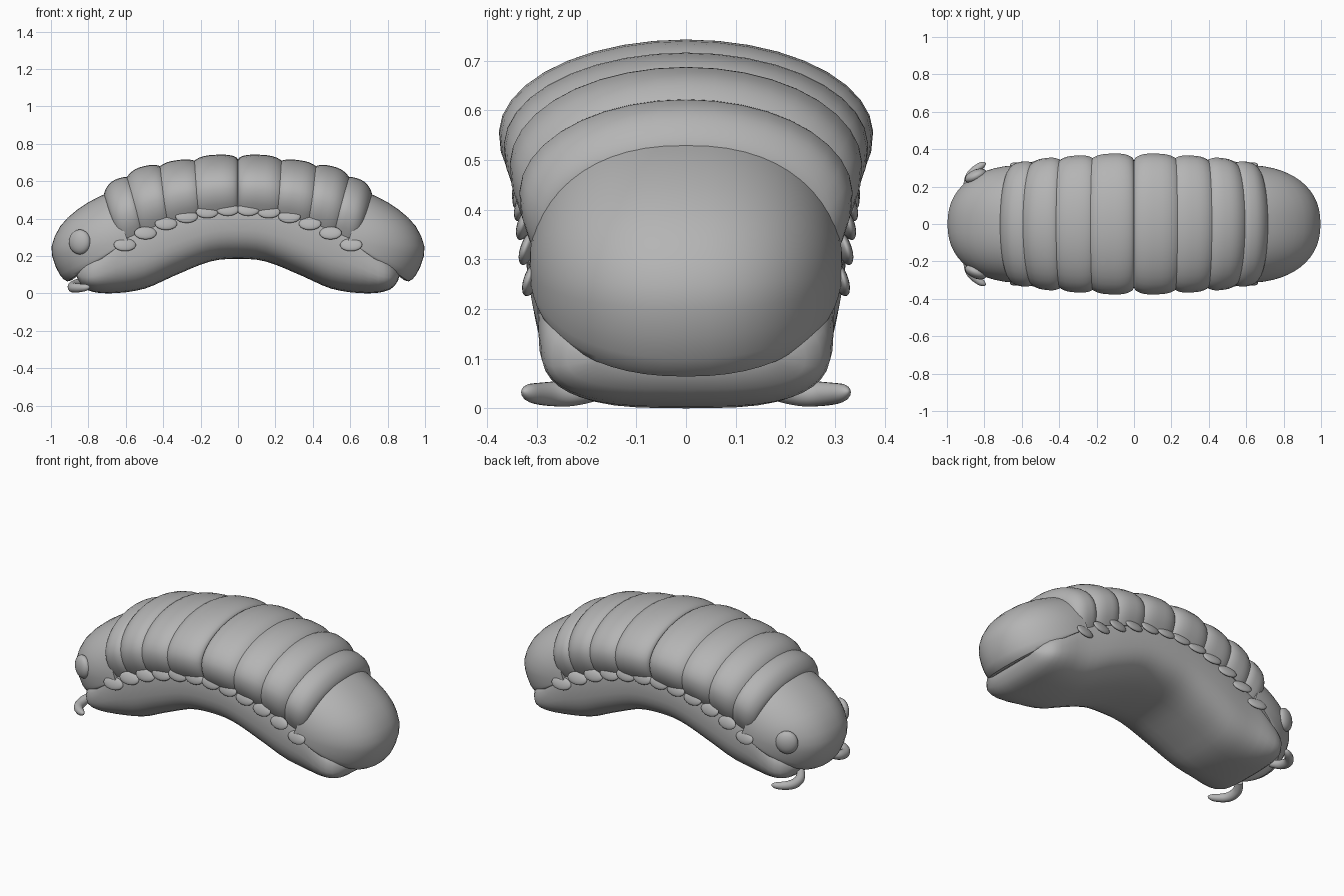
import bpy, bmesh, math
from mathutils import Vector

if "Cube" in bpy.data.objects:
    bpy.data.objects.remove(bpy.data.objects["Cube"])

grey = bpy.data.materials.new("mid_grey")
grey.diffuse_color = (.46, .46, .46, 1)
grey.use_nodes = True
grey.node_tree.nodes["Principled BSDF"].inputs["Base Color"].default_value = grey.diffuse_color

def finish(name, bm, angle=45):
    bmesh.ops.remove_doubles(bm, verts=bm.verts, dist=1e-4)
    bmesh.ops.recalc_face_normals(bm, faces=bm.faces)
    me = bpy.data.meshes.new(name)
    bm.to_mesh(me); bm.free()
    me.materials.append(grey)
    ob = bpy.data.objects.new(name, me)
    bpy.context.collection.objects.link(ob)
    bpy.ops.object.select_all(action='DESELECT')
    ob.select_set(True)
    bpy.context.view_layer.objects.active = ob
    bpy.ops.object.shade_smooth_by_angle(angle=math.radians(angle))
    return ob

def loft(name, rings, angle=45):
    bm = bmesh.new()
    vs = [[bm.verts.new(p) for p in r] for r in rings]
    n = len(vs[0])
    for a, b in zip(vs, vs[1:]):
        for i in range(n):
            bm.faces.new((a[i], a[(i+1) % n], b[(i+1) % n], b[i]))
    bm.faces.new(vs[0]); bm.faces.new(vs[-1])
    return finish(name, bm, angle)

def spow(v, p):
    return math.copysign(abs(v)**p, v)

def rounding(u):
    # quarter-circle drop from 0 (u = 0) to 1 (u = 1)
    u = min(1, max(0, u))
    return 1-math.sqrt(1-u*u)

def interp(x, pts):
    # smooth Catmull-Rom style interpolation of (x, value) points
    for i in range(len(pts)-1):
        if x <= pts[i+1][0] or i == len(pts)-2:
            (x0, a), (x1, b) = pts[i], pts[i+1]
            p, q = pts[max(i-1, 0)], pts[min(i+2, len(pts)-1)]
            m0 = (b-p[1])/(x1-p[0])*(x1-x0) if i else 0
            m1 = (q[1]-a)/(q[0]-x0)*(x1-x0)
            t = (x-x0)/(x1-x0)
            return ((2*t**3-3*t*t+1)*a + (t**3-2*t*t+t)*m0
                    + (3*t*t-2*t**3)*b + (t**3-t*t)*m1)

# Belly: arched bean-shaped body
bottom = [(0, .185), (.15, .17), (.35, .09), (.5, .025), (.68, .0), (.8, .015), (.85, .055), (.865, .1)]
top = [(0, .6), (.35, .54), (.6, .42), (.75, .25), (.85, .15), (.865, .11)]
width = [(0, .33), (.35, .32), (.6, .3), (.75, .292), (.82, .262), (.865, .18)]
rings = []
xs = [i*.05 for i in range(16)] + [.78, .81, .835, .855, .865]
for x in [-v for v in xs[:0:-1]] + xs:
    a = abs(x)
    zb, zt, w = max(0, interp(a, bottom)), interp(a, top), interp(a, width)
    rings.append([(x, w*spow(math.cos(t), .62), (zb+zt)/2 + (zt-zb)/2*spow(math.sin(t), .75))
                  for t in [k*math.tau/40 for k in range(40)]])
loft("belly", rings, 60)

# Back plates: four overlapping bands on each half
# outer x, inner x, outer top z, inner top z, outer half width, inner half width
plates = [(.718, .57, .578, .627, .324, .338), (.604, .41, .648, .692, .34, .358),
          (.446, .22, .690, .720, .358, .369), (.256, .0, .730, .745, .372, .378)]
for side, label in ((-1, "head_side"), (1, "tail_side")):
    for n, (xo, xi, zo, zi, wo, wi) in enumerate(plates):
        rings = []
        for s in (0, .02, .05, .1, .18, .28, .4, .5, .6, .7, .8, .88, .94, .98, 1):
            outer, inner = rounding(1-s/.4), rounding((s-.6)/.4)
            e = math.sin(s*math.pi/2)
            x = xo+(xi-xo)*s
            zt = zo+(zi-zo)*e-.06*outer-(.03 if n == 3 else .02)*inner
            w = wo+(wi-wo)*e-.045*outer-.04*inner
            bx = x*.88
            bz = .44-.42*bx*bx
            ring = []
            for k in range(25):
                t = math.radians(-28+236*k/24)
                c, q = math.cos(t), math.sin(t)
                v = .38+(.62*q if q > 0 else .8*q)
                ring.append((side*(bx+(x-bx)*v), w*c, bz+(zt-bz)*v))
            rings.append(ring)
        loft(f"{label}_plate_{n+1}", rings)

# Head and tail domes: fans of arches hinged at the lower inner edge
outline = [(.69, .54), (.74, .519), (.80, .487), (.86, .447), (.91, .405), (.95, .36), (.98, .305),
           (.997, .25), (.994, .2), (.976, .145), (.953, .1), (.933, .076), (.912, .064), (.89, .07)]
for side, name in ((-1, "head"), (1, "tail")):
    rings = []
    for x, z in outline:
        ring = []
        for k in range(29):
            t = math.pi*k/28
            c, q = spow(math.cos(t), .88), abs(math.sin(t))**.9
            q = 0 if k in (0, 28) else q
            ring.append((side*(.59+(x-.59)*q), .315*c, .285+(z-.285)*q))
        rings.append(ring)
    loft(name, rings)

def ellipsoid(name, loc, scale, normal):
    bm = bmesh.new()
    bmesh.ops.create_uvsphere(bm, u_segments=20, v_segments=12, radius=1)
    rot = Vector(normal).to_track_quat('Z', 'Y')
    for v in bm.verts:
        v.co = rot @ Vector((v.co.x*scale[0], v.co.y*scale[1], v.co.z*scale[2])) + Vector(loc)
    return finish(name, bm, 80)

# Feeler centre line and radius, as (step, value) tracks
track = [[(i, v) for i, v in enumerate(vals)] for vals in (
    (-.85, -.88, -.882, -.865, -.83, -.793), (.13, .18, .23, .27, .303, .327),
    (.06, .042, .031, .029, .03, .034), (.02, .026, .027, .025, .021, .015))]
for s, label in ((-1, "front"), (1, "back")):
    # Eye
    ellipsoid(f"{label}_eye", (-.846, s*.256, .275), (.062, .067, .034), (-.45, s, 0))
    # Feeler: tapered curved horn under the head
    rings = []
    for i in [k*.25 for k in range(19)] + [4.7, 4.85, 4.95, 5]:
        p, nxt, prv = [Vector([interp(max(0, min(5, i+h)), c) for c in track[:3]]) for h in (0, .1, -.1)]
        r = interp(i, track[3])*math.sqrt(max(.01, 1-max(0, (i-4.3)/.7)**2))
        d = (nxt-prv).normalized()
        u = d.cross(Vector((0, 0, 1))).normalized()
        v = u.cross(d)
        ring = [p+r*(u*math.cos(k*math.tau/14)+v*math.sin(k*math.tau/14)) for k in range(14)]
        rings.append([(q.x, s*q.y, q.z) for q in ring])
    loft(f"{label}_feeler", rings, 70)
    # Row of thin scalloped flaps tucked under the plates
    for i in range(12):
        x = -.605+i*.11
        ellipsoid(f"{label}_flap_{i+1}", (x, s*(.333-.06*x*x), .45-.52*x*x),
                  (.06, .036, .014), (-.2*x, s, .35))
